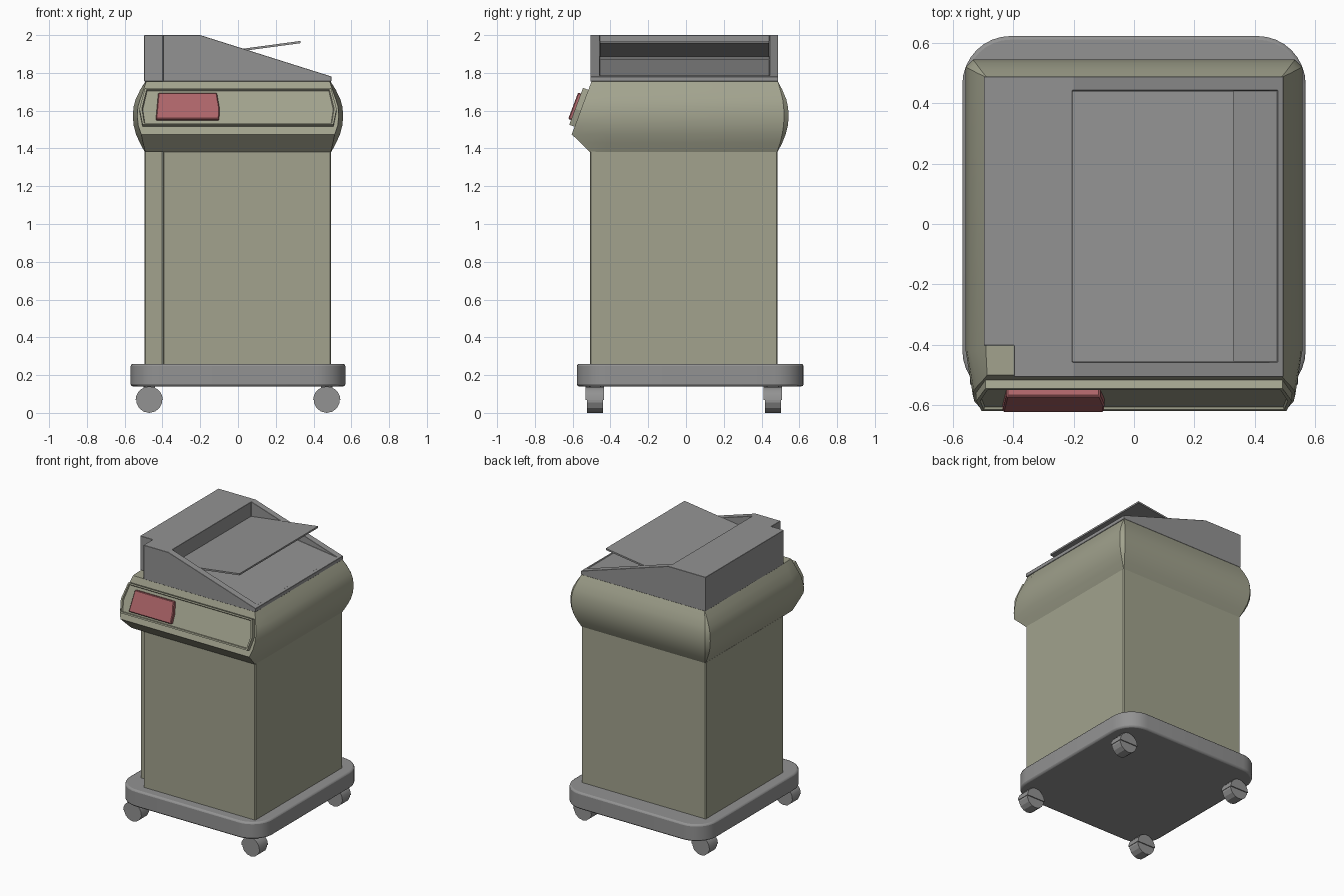
import bpy, bmesh, math
from mathutils import Vector

if "Cube" in bpy.data.objects:
    bpy.data.objects.remove(bpy.data.objects["Cube"])


def material(name, rgb):
    m = bpy.data.materials.new(name)
    m.diffuse_color = (*rgb, 1)
    m.use_nodes = True
    m.node_tree.nodes["Principled BSDF"].inputs["Base Color"].default_value = m.diffuse_color
    return m


OLIVE = material("olive", (0.36, 0.365, 0.27))
GREY = material("dark_grey", (0.29, 0.29, 0.29))
RED = material("red", (0.42, 0.13, 0.14))


def loft(name, rings, mat):
    """Closed solid through rings that share one point count."""
    bm = bmesh.new()
    vs = [[bm.verts.new(p) for p in r] for r in rings]
    n = len(rings[0])
    for a, b in zip(vs, vs[1:]):
        for i in range(n):
            j = (i + 1) % n
            bm.faces.new((a[i], a[j], b[j], b[i]))
    bm.faces.new(vs[0][::-1])
    bm.faces.new(vs[-1])
    bmesh.ops.recalc_face_normals(bm, faces=bm.faces)
    me = bpy.data.meshes.new(name)
    bm.to_mesh(me)
    bm.free()
    ob = bpy.data.objects.new(name, me)
    bpy.context.collection.objects.link(ob)
    me.materials.append(mat)
    return ob


def prism_z(name, pts, z0, z1, mat):
    return loft(name, [[(x, y, z) for x, y in pts] for z in (z0, z1)], mat)


def prism_y(name, pts, y0, y1, mat):
    return loft(name, [[(x, y, z) for x, z in pts] for y in (y0, y1)], mat)


def activate(ob):
    bpy.ops.object.select_all(action='DESELECT')
    ob.select_set(True)
    bpy.context.view_layer.objects.active = ob


def smooth(ob, deg=30):
    activate(ob)
    bpy.ops.object.shade_smooth_by_angle(angle=math.radians(deg))


def bevel(ob, width, segments=2):
    m = ob.modifiers.new("bevel", 'BEVEL')
    m.width, m.segments, m.limit_method = width, segments, 'ANGLE'
    m.angle_limit = math.radians(40)


def cut(ob, cutter):
    m = ob.modifiers.new("cut", 'BOOLEAN')
    m.operation, m.object, m.solver = 'DIFFERENCE', cutter, 'EXACT'
    activate(ob)
    bpy.ops.object.modifier_apply(modifier=m.name)
    bpy.data.objects.remove(cutter)


# Base plate with rounded corners
R, X, Y0, Y1 = 0.16, 0.568, -0.578, 0.622
outline = []
for cx, cy, start in ((X - R, Y1 - R, 0), (R - X, Y1 - R, 90),
                      (R - X, Y0 + R, 180), (X - R, Y0 + R, 270)):
    for i in range(9):
        a = math.radians(start + i * 90 / 8)
        outline.append((cx + R * math.cos(a), cy + R * math.sin(a)))
base = prism_z("base_plate", outline, 0.14, 0.26, GREY)
bevel(base, 0.012)
smooth(base)

# Casters: faceted wheel under a half-round hood
for sx, sname in ((-0.47, "left"), (0.47, "right")):
    for cy, fname in ((-0.482, "front"), (0.46, "back")):
        wheel = [(sx + 0.07 * math.cos(i * math.tau / 14 - math.pi / 2),
                  0.07 + 0.07 * math.sin(i * math.tau / 14 - math.pi / 2)) for i in range(14)]
        prism_y(f"{fname}_{sname}_wheel", wheel, cy - 0.042, cy + 0.042, GREY)
        hood = [(sx + 0.072 * math.cos(i * math.pi / 10),
                 0.068 + 0.072 * math.sin(i * math.pi / 10)) for i in range(11)]
        smooth(prism_y(f"{fname}_{sname}_caster_hood", hood, cy - 0.049, cy + 0.049, GREY))
        prism_z(f"{fname}_{sname}_caster_stem",
                [(sx - .03, cy - .03), (sx + .03, cy - .03), (sx + .03, cy + .03), (sx - .03, cy + .03)],
                0.10, 0.15, GREY)

# Cabinet body with a notched front left corner
body = prism_z("cabinet_body",
               [(-0.397, -0.508), (0.493, -0.508), (0.493, 0.484), (-0.496, 0.484),
                (-0.496, -0.40), (-0.397, -0.40)], 0.25, 1.39, OLIVE)
bevel(body, 0.006, 1)

# Bulging head: z, half width, back y, front y, front half width
HEAD = [(1.38, .493, .484, -.508, .491), (1.43, .520, .510, -.559, .503),
        (1.475, .540, .528, -.605, .512), (1.52, .552, .539, -.588, .528),
        (1.57, .557, .544, -.569, .533), (1.62, .553, .540, -.551, .530),
        (1.66, .542, .531, -.536, .518), (1.71, .518, .510, -.517, .500),
        (1.755, .490, .487, -.500, .486)]
rings = []
for z, w, yb, yf, fw in HEAD:
    c = (w - 0.487) * 0.35
    half = [(fw, yf), (w, -0.42), (w, yb - c), (w - c, yb)]
    rings.append([(x, y, z) for x, y in half] + [(-x, y, z) for x, y in half[::-1]])
smooth(loft("cabinet_head", rings, OLIVE), 28)

# Control panel parts lie on the sloping front face
K = 0.375
NORMAL = Vector((0, -1, K)).normalized()


def on_slope(pts, off):
    return [Vector((x, -0.605 + K * (z - 1.475), z)) + NORMAL * off for x, z in pts]


half = [(0.505, 1.515), (0.522, 1.60), (0.492, 1.71)]
shape = half + [(-x, z) for x, z in half[::-1]]
panel = loft("control_panel", [on_slope(shape, -0.01), on_slope(shape, 0.03)], OLIVE)
bm = bmesh.new()
bm.from_mesh(panel.data)
front = max(bm.faces, key=lambda f: f.calc_center_median().dot(NORMAL))
bmesh.ops.inset_region(bm, faces=[front], thickness=0.013)
bmesh.ops.inset_region(bm, faces=[front], thickness=0.005, depth=-0.009)
bm.to_mesh(panel.data)
bm.free()

screen = [(-0.435, 1.54), (-0.10, 1.54), (-0.098, 1.60), (-0.112, 1.68), (-0.422, 1.68)]
bevel(loft("display_screen", [on_slope(screen, 0.0), on_slope(screen, 0.046)], RED), 0.005, 1)

# Scanner lid: wedge with a notched corner and a sunken paper well
lid = prism_y("scanner_lid", [(-0.497, 1.755), (0.494, 1.755), (0.494, 1.781),
                              (-0.2, 2.0), (-0.497, 2.0)], -0.506, 0.488, GREY)
cut(lid, prism_z("notch_cutter", [(-0.6, -0.6), (-0.397, -0.6), (-0.397, -0.402), (-0.6, -0.402)],
                 1.7, 2.1, GREY))
cut(lid, prism_y("well_cutter", [(-0.204, 1.872), (0.475, 1.784), (0.475, 2.1), (-0.204, 2.1)],
                 -0.457, 0.442, GREY))
bevel(lid, 0.004, 1)

# Tilted paper tray rising out of the well
prism_y("paper_tray", [(-0.204, 1.885), (0.33, 1.957), (0.33, 1.969), (-0.204, 1.897)],
        -0.455, 0.44, GREY)
